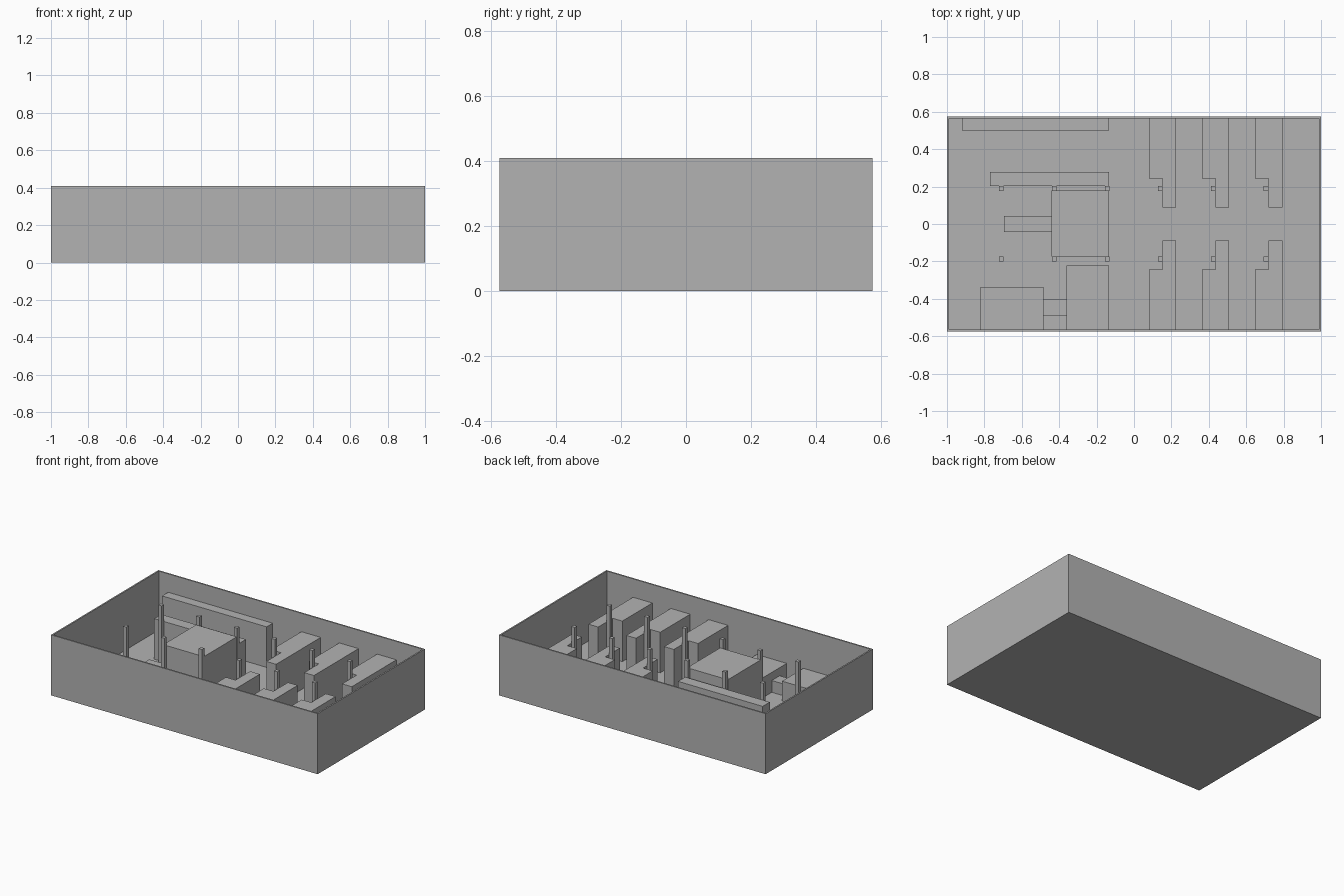
import bpy
import bmesh

cube = bpy.data.objects.get("Cube")
if cube:
    bpy.data.objects.remove(cube, do_unlink=True)

# Single grey finish
grey = bpy.data.materials.new("plain_grey")
grey.use_nodes = True
colour = (0.45, 0.45, 0.45, 1)
grey.diffuse_color = colour
grey.node_tree.nodes["Principled BSDF"].inputs["Base Color"].default_value = colour

FLOOR = 0.01
WALL = 0.01
HALF_X, HALF_Y = 1.0, 0.575
HEIGHT = 0.41
COUNTER = 0.285
DESK = 0.145
SEAT = 0.09


def prism(name, outline, z0, z1):
    """Extrude a counter-clockwise plan outline from z0 to z1."""
    bm = bmesh.new()
    base = bm.faces.new([bm.verts.new((x, y, z0)) for x, y in outline])
    top = bmesh.ops.extrude_face_region(bm, geom=[base])["geom"]
    verts = [v for v in top if isinstance(v, bmesh.types.BMVert)]
    bmesh.ops.translate(bm, verts=verts, vec=(0, 0, z1 - z0))
    bmesh.ops.recalc_face_normals(bm, faces=bm.faces)
    mesh = bpy.data.meshes.new(name)
    bm.to_mesh(mesh)
    bm.free()
    mesh.materials.append(grey)
    obj = bpy.data.objects.new(name, mesh)
    bpy.context.collection.objects.link(obj)
    return obj


def box(name, x0, x1, y0, y1, z1, z0=FLOOR):
    return prism(name, [(x0, y0), (x1, y0), (x1, y1), (x0, y1)], z0, z1)


# Floor and outer walls
ix, iy = HALF_X - WALL, HALF_Y - WALL
box("floor", -HALF_X, HALF_X, -HALF_Y, HALF_Y, FLOOR, 0)
box("front_wall", -HALF_X, HALF_X, -HALF_Y, -iy, HEIGHT)
box("back_wall", -HALF_X, HALF_X, iy, HALF_Y, HEIGHT)
box("left_wall", ix, HALF_X, -iy, iy, HEIGHT)
box("right_wall", -HALF_X, -ix, -iy, iy, HEIGHT)

# Two rows of square columns
for i in range(6):
    cx = -0.709 + 0.283 * i
    for side, cy in (("front", -0.187), ("back", 0.19)):
        box(f"{side}_column_{i + 1}", cx - 0.0125, cx + 0.0125,
            cy - 0.0125, cy + 0.0125, 0.4)

# Stepped partitions along both long walls
for i in range(3):
    x = 0.08 + 0.284 * i
    plan = [(x, iy), (x, 0.243), (x + 0.072, 0.243),
            (x + 0.072, 0.087), (x + 0.145, 0.087), (x + 0.145, iy)]
    prism(f"back_partition_{i + 1}", plan, FLOOR, COUNTER)
    mirrored = [(px, -py) for px, py in reversed(plan)]
    prism(f"front_partition_{i + 1}", mirrored, FLOOR, COUNTER)

# Counters and central block
box("wall_counter", -0.92, -0.135, 0.5, iy, COUNTER)
box("long_counter", -0.77, -0.135, 0.202, 0.278, COUNTER)
box("central_block", -0.44, -0.135, -0.173, 0.18, 0.34)
box("low_bench", -0.695, -0.44, -0.042, 0.042, SEAT)

# Desk corner
box("desk", -0.82, -0.485, -iy, -0.337, DESK)
box("side_desk", -0.36, -0.135, -iy, -0.223, DESK)
box("desk_seat", -0.485, -0.36, -0.49, -0.405, SEAT)
